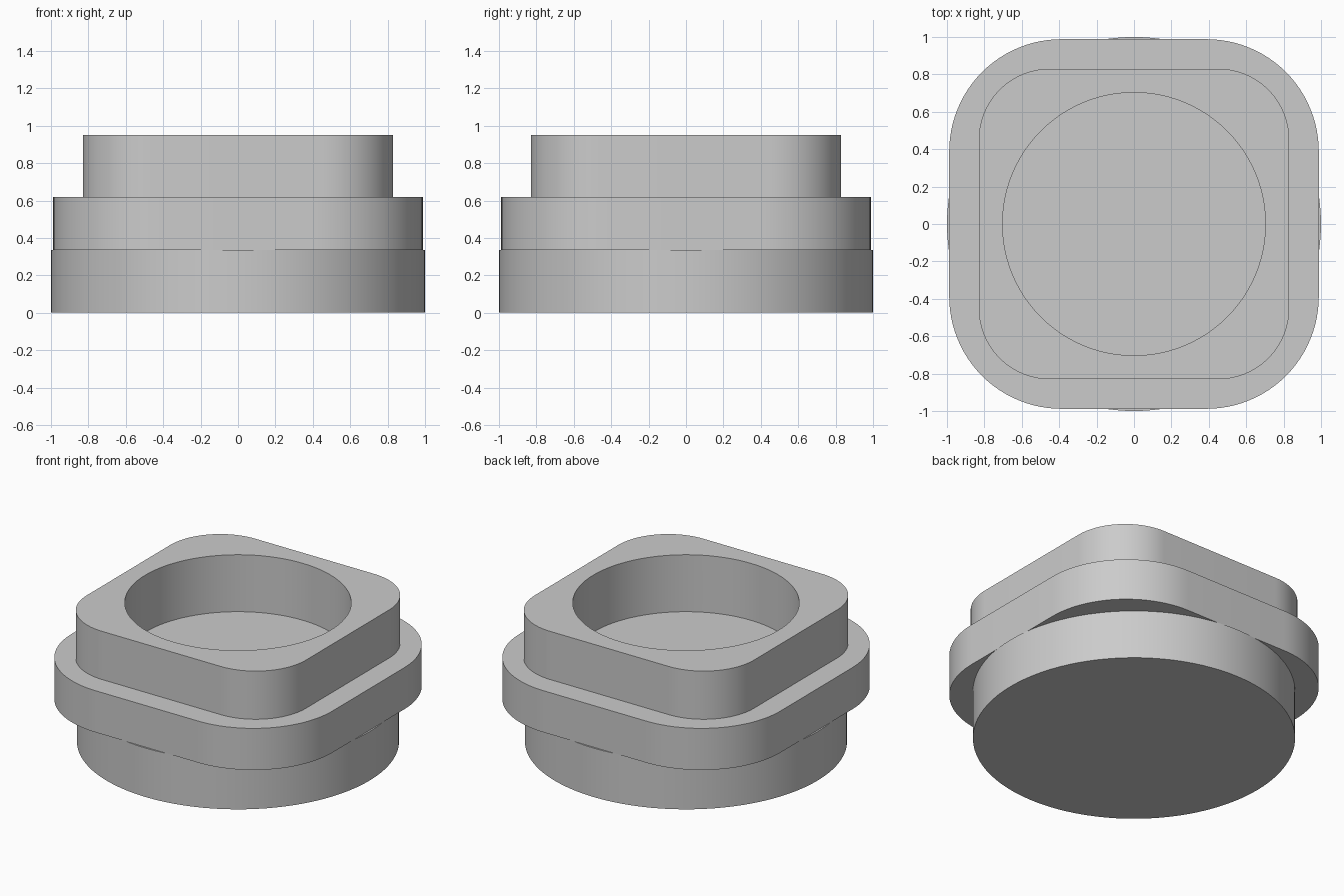
import bpy, bmesh
from math import sin, cos, pi, radians

if "Cube" in bpy.data.objects:
    bpy.data.objects.remove(bpy.data.objects["Cube"])

GREY = (0.6, 0.6, 0.6, 1.0)
grey = bpy.data.materials.new("plain_grey")
grey.use_nodes = True
grey.diffuse_color = GREY
grey.node_tree.nodes["Principled BSDF"].inputs["Base Color"].default_value = GREY


def rounded_square(half, radius, steps=24):
    """Outline of a square with round corners; half == radius gives a circle."""
    inner = half - radius
    points = []
    for corner, (sx, sy) in enumerate([(1, 1), (-1, 1), (-1, -1), (1, -1)]):
        for i in range(steps + (inner > 0)):
            a = (corner + i / steps) * pi / 2
            points.append((sx * inner + radius * cos(a), sy * inner + radius * sin(a)))
    return points


def prism(name, outline, bottom, top):
    """Solid made by raising an outline from bottom to top."""
    bm = bmesh.new()
    face = bm.faces.new([bm.verts.new((x, y, bottom)) for x, y in outline])
    raised = bmesh.ops.extrude_face_region(bm, geom=[face])["geom"]
    verts = [v for v in raised if isinstance(v, bmesh.types.BMVert)]
    bmesh.ops.translate(bm, verts=verts, vec=(0, 0, top - bottom))
    bmesh.ops.recalc_face_normals(bm, faces=bm.faces)
    mesh = bpy.data.meshes.new(name)
    bm.to_mesh(mesh)
    bm.free()
    mesh.materials.append(grey)
    obj = bpy.data.objects.new(name, mesh)
    bpy.context.collection.objects.link(obj)
    return obj


# Round foot, wide rounded flange and narrower collar, stacked
base = prism("round_base", rounded_square(1.0, 1.0), 0, 0.335)
flange = prism("flange", rounded_square(0.988, 0.6), 0.335, 0.62)
collar = prism("collar", rounded_square(0.83, 0.38), 0.62, 0.95)

# Round well sunk through the collar into the flange
cutter = prism("well_cutter", rounded_square(0.703, 0.703), 0.56, 1.2)
cutter.hide_render = True
for part in (flange, collar):
    cut = part.modifiers.new("well", 'BOOLEAN')
    cut.operation = 'DIFFERENCE'
    cut.solver = 'EXACT'
    cut.object = cutter
    bpy.context.view_layer.objects.active = part
    bpy.ops.object.modifier_apply(modifier=cut.name)
bpy.data.objects.remove(cutter)

# Smooth curved walls, crisp rims
bpy.ops.object.select_all(action='DESELECT')
for part in (base, flange, collar):
    part.select_set(True)
bpy.context.view_layer.objects.active = base
bpy.ops.object.shade_smooth_by_angle(angle=radians(30))
